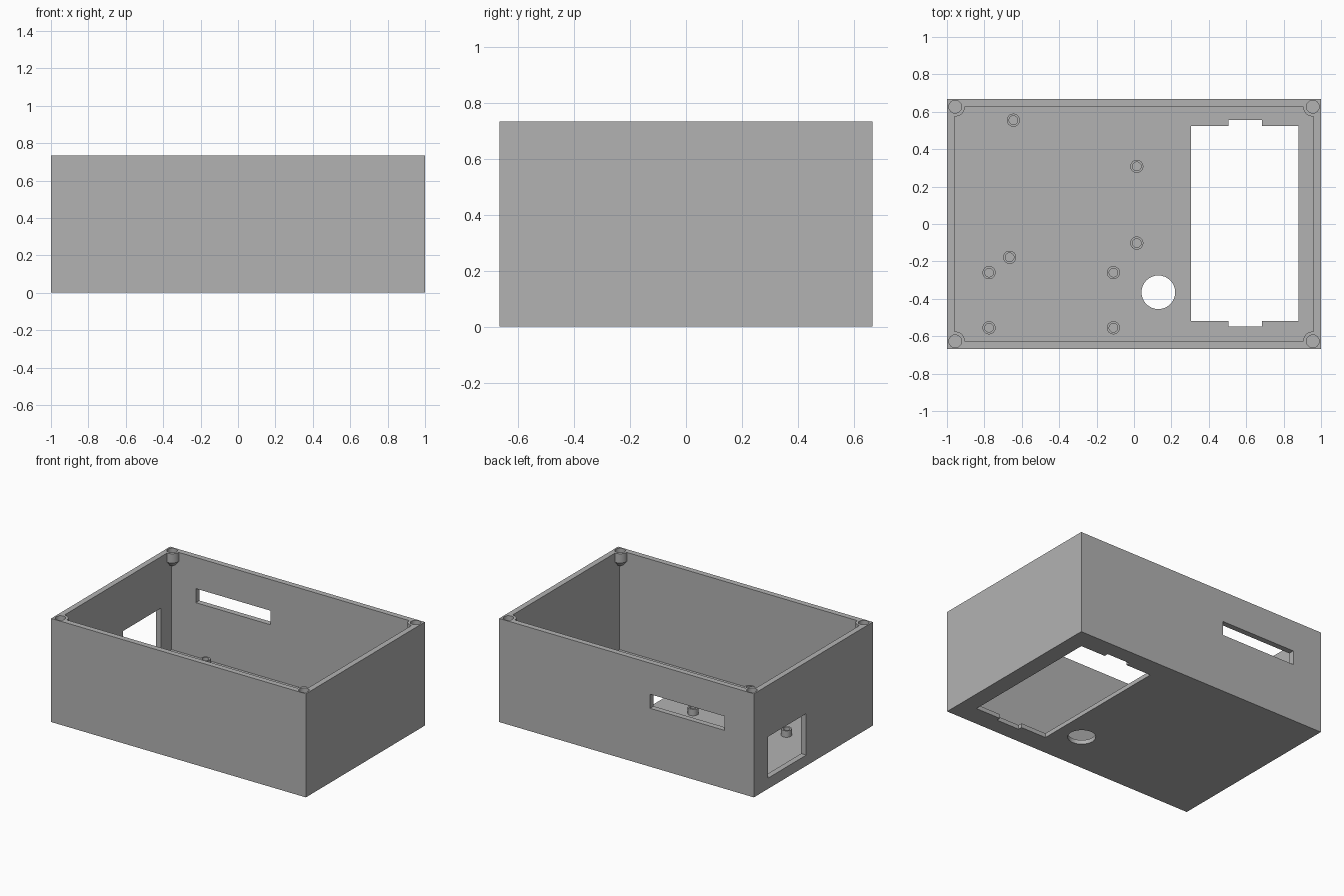
import bpy
import bmesh
import math

HALF_X, HALF_Y, HEIGHT = 1.0, 0.667, 0.735
WALL, FLOOR = 0.04, 0.03
SIDES = 32

if "Cube" in bpy.data.objects:
    bpy.data.objects.remove(bpy.data.objects["Cube"], do_unlink=True)

grey = bpy.data.materials.new("plain grey")
grey.use_nodes = True
colour = (0.45, 0.45, 0.45, 1)
grey.diffuse_color = colour
grey.node_tree.nodes["Principled BSDF"].inputs["Base Color"].default_value = colour


def add_object(name, bm):
    bmesh.ops.recalc_face_normals(bm, faces=bm.faces)
    mesh = bpy.data.meshes.new(name)
    bm.to_mesh(mesh)
    bm.free()
    mesh.materials.append(grey)
    obj = bpy.data.objects.new(name, mesh)
    bpy.context.collection.objects.link(obj)
    return obj


def box(name, x0, x1, y0, y1, z0, z1):
    bm = bmesh.new()
    bmesh.ops.create_cube(bm, size=1)
    for v in bm.verts:
        v.co.x = x1 if v.co.x > 0 else x0
        v.co.y = y1 if v.co.y > 0 else y0
        v.co.z = z1 if v.co.z > 0 else z0
    return add_object(name, bm)


def lathe(name, x, y, profile, closed=False):
    """Spin (radius, height) pairs about a vertical axis; open profiles are capped."""
    bm = bmesh.new()
    rings = []
    for r, z in profile:
        rings.append([bm.verts.new((x + r * math.cos(a), y + r * math.sin(a), z))
                      for a in (2 * math.pi * i / SIDES for i in range(SIDES))])
    pairs = list(zip(rings, rings[1:]))
    if closed:
        pairs.append((rings[-1], rings[0]))
    else:
        bm.faces.new(rings[0])
        bm.faces.new(rings[-1])
    for low, high in pairs:
        for i in range(SIDES):
            j = (i + 1) % SIDES
            bm.faces.new((low[i], low[j], high[j], high[i]))
    return add_object(name, bm)


def subtract(target, cutter):
    """Cut one solid from another and discard the cutter."""
    mod = target.modifiers.new("cut", 'BOOLEAN')
    mod.operation = 'DIFFERENCE'
    mod.solver = 'EXACT'
    mod.object = cutter
    bpy.context.view_layer.update()
    graph = bpy.context.evaluated_depsgraph_get()
    result = bpy.data.meshes.new_from_object(target.evaluated_get(graph))
    target.modifiers.clear()
    target.data = result
    bpy.data.objects.remove(cutter, do_unlink=True)


corners = [(sx * 0.956, sy * 0.627) for sx in (-1, 1) for sy in (-1, 1)]

# Cavity, leaving tapered screw bosses in the upper corners
cavity = box("cavity", -HALF_X + WALL, HALF_X - WALL,
             -HALF_Y + WALL, HALF_Y - WALL, FLOOR, 1)
for x, y in corners:
    subtract(cavity, lathe("boss", x, y,
                           [(0.02, 0.635), (0.052, 0.67), (0.052, 1.1)]))

# Open-topped case
case = box("case", -HALF_X, HALF_X, -HALF_Y, HALF_Y, 0, HEIGHT)
subtract(case, cavity)

# Screw holes in the bosses
for x, y in corners:
    subtract(case, lathe("screw_hole", x, y, [(0.034, 0.685), (0.034, 1)]))

# Rear slot, side port, and floor openings
subtract(case, box("rear_slot", -0.77, -0.185, 0.5, 0.8, 0.414, 0.514))
subtract(case, box("side_port", -1.2, -0.9, 0.08, 0.51, 0.076, 0.37))
subtract(case, box("floor_window", 0.305, 0.88, -0.518, 0.525, -0.1, 0.1))
subtract(case, box("window_notches", 0.505, 0.685, -0.547, 0.555, -0.1, 0.1))
subtract(case, lathe("cable_hole", 0.13, -0.365, [(0.09, -0.1), (0.09, 0.1)]))

# Hollow standoffs on the floor
posts = [(-0.645, 0.555), (0.015, 0.308), (0.015, -0.102), (-0.665, -0.178),
         (-0.775, -0.26), (-0.11, -0.26), (-0.775, -0.555), (-0.11, -0.555)]
parts = [case]
for x, y in posts:
    parts.append(lathe("standoff", x, y,
                       [(0.035, FLOOR - 0.005), (0.035, 0.076),
                        (0.023, 0.076), (0.023, FLOOR - 0.005)], closed=True))

# Smooth the round surfaces, keep the edges sharp
bpy.ops.object.select_all(action='DESELECT')
for obj in parts:
    obj.select_set(True)
bpy.context.view_layer.objects.active = case
bpy.ops.object.shade_smooth_by_angle(angle=math.radians(30))
